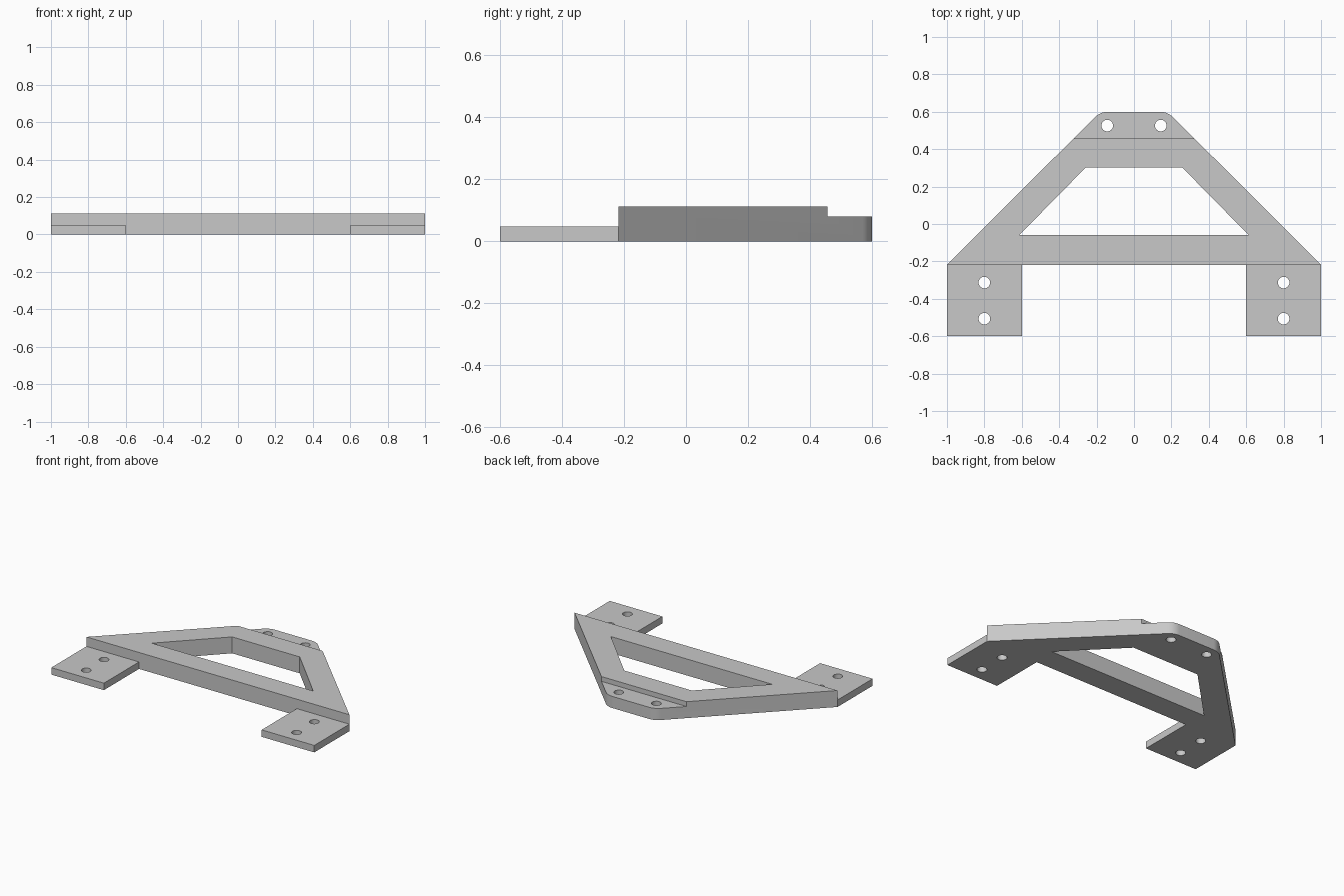
import bpy
import bmesh
import math
from mathutils import Vector

HEIGHT, LUG_TOP, TAB_TOP = 0.113, 0.08, 0.048
BACK, FRONT = 0.6, -0.6
FRAME_FRONT, STEP_Y = -0.218, 0.457

cube = bpy.data.objects.get("Cube")
if cube:
    bpy.data.objects.remove(cube, do_unlink=True)

grey = bpy.data.materials.new("plain_grey")
grey.use_nodes = True
grey.diffuse_color = (0.58, 0.58, 0.58, 1)
grey.node_tree.nodes["Principled BSDF"].inputs["Base Color"].default_value = grey.diffuse_color


def prism(name, outline, z0, z1):
    """Extrude a flat outline from z0 to z1."""
    bm = bmesh.new()
    face = bm.faces.new([bm.verts.new((x, y, z0)) for x, y in outline])
    grown = bmesh.ops.extrude_face_region(bm, geom=[face])
    verts = [v for v in grown["geom"] if isinstance(v, bmesh.types.BMVert)]
    bmesh.ops.translate(bm, verts=verts, vec=(0, 0, z1 - z0))
    bmesh.ops.recalc_face_normals(bm, faces=bm.faces)
    mesh = bpy.data.meshes.new(name)
    bm.to_mesh(mesh)
    bm.free()
    mesh.materials.append(grey)
    obj = bpy.data.objects.new(name, mesh)
    bpy.context.collection.objects.link(obj)
    return obj


def mirrored(half):
    """Complete a right-to-left symmetric outline from its +x half."""
    return half + [(-x, y) for x, y in reversed(half)]


def rounded(before, corner, after, reach, steps=8):
    """Points of an arc that replaces a corner."""
    a, c, b = Vector(before), Vector(corner), Vector(after)
    da, db = (a - c).normalized(), (b - c).normalized()
    half = da.angle(db) / 2
    radius = reach * math.tan(half)
    centre = c + (da + db).normalized() * (reach / math.cos(half))
    start, end = c + da * reach - centre, c + db * reach - centre
    sweep = start.angle(end)
    points = []
    for i in range(steps + 1):
        t = i / steps
        p = (start * math.sin((1 - t) * sweep) + end * math.sin(t * sweep)) / math.sin(sweep)
        points.append(tuple(centre + p.normalized() * radius))
    return points


def box(x0, x1, y0, y1):
    return [(x0, y0), (x1, y0), (x1, y1), (x0, y1)]


def circle(x, y, radius, sides=32):
    return [(x + radius * math.cos(math.tau * i / sides),
             y + radius * math.sin(math.tau * i / sides)) for i in range(sides)]


# Whole bracket outline: mounting tabs, sloping arms and rounded back lug
shoulder = (1.0, FRAME_FRONT)
half = [(0.6, FRAME_FRONT), (0.6, FRONT), (1.0, FRONT), shoulder]
half += rounded(shoulder, (0.18, BACK), (0, BACK), 0.042)
bracket = prism("bracket_frame", mirrored(half), 0, HEIGHT)

# Central window, and the lowered back lug
cutters = [
    prism("window_cutter", mirrored([(0.614, -0.06), (0.257, 0.303)]), -0.1, 0.3),
    prism("lug_step_cutter", box(-0.7, 0.7, STEP_Y, 0.8), LUG_TOP, 0.3),
]
# Thin tabs and bolt holes on both sides
for side, s in (("left", 1), ("right", -1)):
    cutters.append(prism(side + "_tab_cutter",
                         box(s * 0.5, s * 1.2, -0.8, FRAME_FRONT), TAB_TOP, 0.3))
    for label, x, y in (("lug", 0.143, 0.526), ("inner_tab", 0.8, -0.313), ("outer_tab", 0.8, -0.506)):
        cutters.append(prism(f"{side}_{label}_hole_cutter", circle(s * x, y, 0.031), -0.1, 0.3))

bpy.context.view_layer.objects.active = bracket
for cutter in cutters:
    mod = bracket.modifiers.new("cut", "BOOLEAN")
    mod.operation = "DIFFERENCE"
    mod.solver = "EXACT"
    mod.object = cutter
    bpy.ops.object.modifier_apply(modifier=mod.name)
    bpy.data.objects.remove(cutter, do_unlink=True)

# Smooth the holes and rounded corners, keep the edges sharp
bpy.ops.object.select_all(action="DESELECT")
bracket.select_set(True)
bpy.ops.object.shade_smooth_by_angle(angle=math.radians(25))
